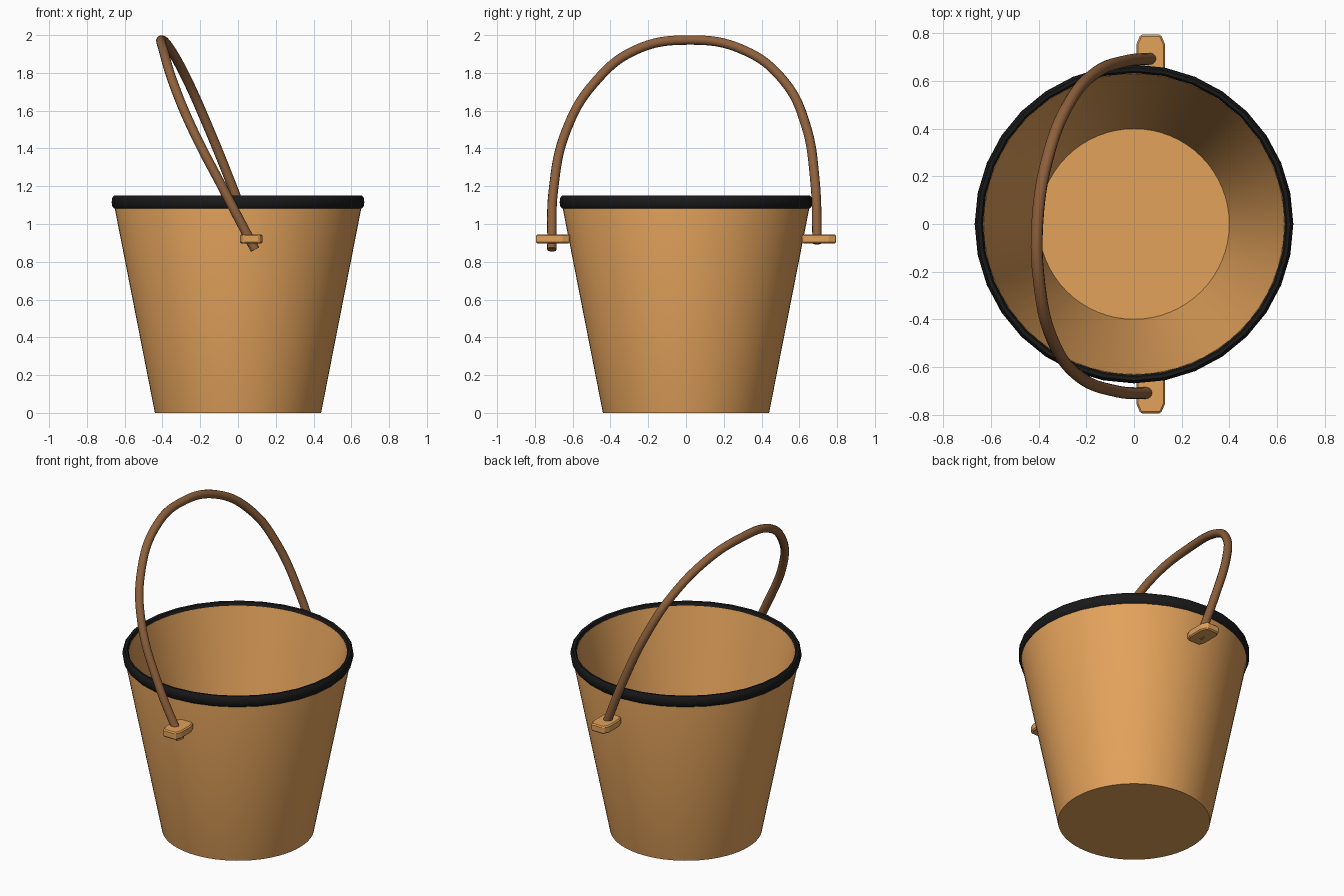
import bpy, math

if "Cube" in bpy.data.objects:
    bpy.data.objects.remove(bpy.data.objects["Cube"])

def material(name, rgb):
    m = bpy.data.materials.new(name)
    m.diffuse_color = (*rgb, 1)
    m.use_nodes = True
    m.node_tree.nodes["Principled BSDF"].inputs["Base Color"].default_value = m.diffuse_color
    return m

wood = material("wood", (0.76, 0.36, 0.105))
brown = material("handle_brown", (0.27, 0.118, 0.045))
black = material("rim_black", (0.010, 0.010, 0.010))

def select(ob):
    bpy.ops.object.select_all(action='DESELECT')
    ob.select_set(True)
    bpy.context.view_layer.objects.active = ob

def smooth(ob, angle=35):
    select(ob)
    bpy.ops.object.shade_smooth_by_angle(angle=math.radians(angle))

def mesh_object(name, verts, faces, mat):
    me = bpy.data.meshes.new(name)
    me.from_pydata(verts, [], faces)
    me.materials.append(mat)
    ob = bpy.data.objects.new(name, me)
    bpy.context.collection.objects.link(ob)
    return ob

def lathe(name, profile, sides, mat, closed):
    """Revolve (radius, z) points about z; a closed profile makes a ring, an open one gets end discs."""
    n = len(profile)
    angles = [2 * math.pi * i / sides for i in range(sides)]
    verts = [(r * math.cos(a), r * math.sin(a), z) for r, z in profile for a in angles]
    faces = []
    for k in range(n if closed else n - 1):
        a0, b0 = k * sides, (k + 1) % n * sides
        for i in range(sides):
            j = (i + 1) % sides
            faces.append((a0 + i, a0 + j, b0 + j, b0 + i))
    if not closed:
        faces.append(tuple(reversed(range(sides))))
        faces.append(tuple(range((n - 1) * sides, n * sides)))
    smooth(mesh_object(name, verts, faces, mat))

# Tapered hollow body: outer wall, lip, inner wall, floor
lathe("bucket_body", [(0.44, 0), (0.656, 1.10), (0.650, 1.13), (0.631, 1.13), (0.40, 0.20)], 64, wood, False)

# Rounded band round the lip
lathe("rim", [(0.640, 1.10), (0.645, 1.085), (0.655, 1.081), (0.665, 1.092), (0.669, 1.115),
              (0.666, 1.138), (0.657, 1.15), (0.642, 1.148), (0.634, 1.135), (0.634, 1.128)], 32, black, True)

# Lugs on both sides: tapered blocks with chamfered edges
half = [(0.043, 0.09), (0.060, 0.05), (0.060, -0.05), (0.043, -0.09)]
outline = half + [(-x, y) for x, y in reversed(half)]
for side, name in ((-1, "front_lug"), (1, "back_lug")):
    verts = [(0.07 + x, side * 0.705 + y, z) for z in (0.897, 0.945) for x, y in outline]
    faces = [tuple(range(8)), tuple(reversed(range(8, 16)))]
    faces += [(i, i + 8, (i + 1) % 8 + 8, (i + 1) % 8) for i in range(8)]
    lug = mesh_object(name, verts, faces, wood)
    bev = lug.modifiers.new("bevel", 'BEVEL')
    bev.width, bev.segments = 0.007, 1

# Leaning carry handle swept along a path
path = [(0.09, -0.71, 0.865), (-0.075, -0.702, 1.18), (-0.24, -0.632, 1.5),
        (-0.342, -0.487, 1.745), (-0.395, -0.27, 1.920), (-0.405, 0.015, 1.974),
        (-0.355, 0.305, 1.921), (-0.265, 0.52, 1.755), (-0.165, 0.632, 1.53),
        (-0.045, 0.682, 1.236), (0.083, 0.695, 0.9)]
cu = bpy.data.curves.new("handle", 'CURVE')
cu.dimensions = '3D'
cu.bevel_depth, cu.bevel_resolution, cu.resolution_u = 0.025, 4, 8
cu.use_fill_caps = True
sp = cu.splines.new('BEZIER')
sp.bezier_points.add(len(path) - 1)
for p, co in zip(sp.bezier_points, path):
    p.co = co
    p.handle_left_type = p.handle_right_type = 'AUTO'
cu.materials.append(brown)
handle = bpy.data.objects.new("handle", cu)
bpy.context.collection.objects.link(handle)
select(handle)
bpy.ops.object.convert(target='MESH')
smooth(bpy.context.object, 50)
